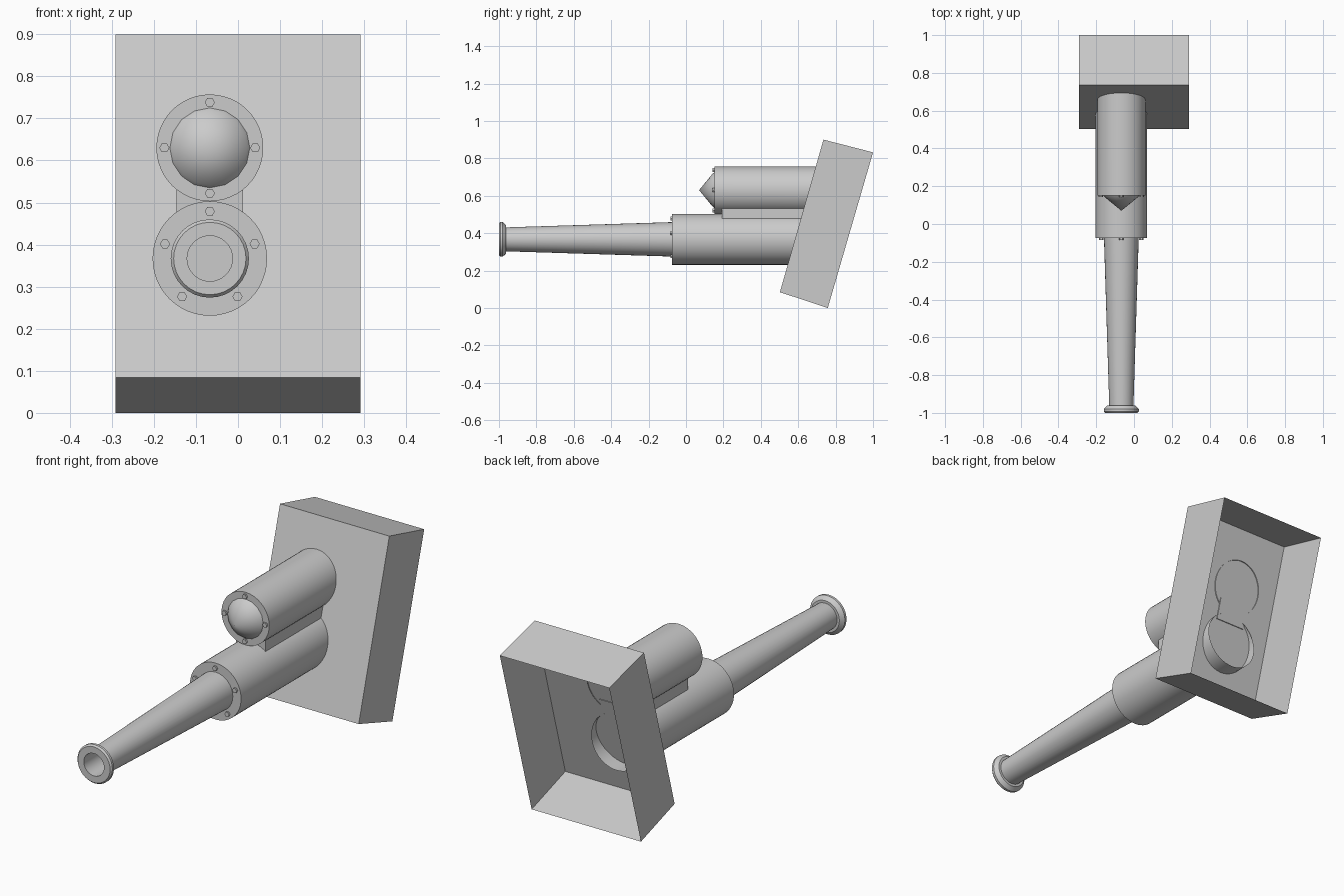
import bpy, bmesh, math

if "Cube" in bpy.data.objects:
    bpy.data.objects.remove(bpy.data.objects["Cube"])

AX = -0.067            # shared x of the tube axes
LOW_Z, UP_Z = 0.367, 0.63

grey = bpy.data.materials.new("plain grey")
grey.diffuse_color = (0.6, 0.6, 0.6, 1)
grey.use_nodes = True
grey.node_tree.nodes["Principled BSDF"].inputs["Base Color"].default_value = grey.diffuse_color


def panel_y(z):
    """Depth of the sloping mount panel at a height."""
    return 0.502 + (z - 0.0845) * 0.233 / 0.8155


def make(name, bm, smooth=True):
    mesh = bpy.data.meshes.new(name)
    bm.to_mesh(mesh)
    bm.free()
    mesh.materials.append(grey)
    ob = bpy.data.objects.new(name, mesh)
    bpy.context.collection.objects.link(ob)
    if smooth:
        bpy.ops.object.select_all(action='DESELECT')
        ob.select_set(True)
        bpy.context.view_layer.objects.active = ob
        bpy.ops.object.shade_smooth_by_angle(angle=math.radians(35))
    return ob


def lathe(name, profile, z, n=32, x=AX, slant=False, smooth=True):
    """Revolve (y, radius) points about a line along y; radius 0 closes an end."""
    bm = bmesh.new()
    rings = []
    for i, (y, r) in enumerate(profile):
        if r == 0:
            rings.append([bm.verts.new((x, y, z))])
            continue
        ring = []
        for k in range(n):
            a = 2 * math.pi * k / n
            vz = z + r * math.sin(a)
            vy = panel_y(vz) + 0.004 if slant and i == len(profile) - 1 else y
            ring.append(bm.verts.new((x + r * math.cos(a), vy, vz)))
        rings.append(ring)
    for a, b in zip(rings, rings[1:]):
        for k in range(n):
            j = (k + 1) % n
            if len(a) == 1:
                bm.faces.new((a[0], b[k], b[j]))
            elif len(b) == 1:
                bm.faces.new((a[k], b[0], a[j]))
            else:
                bm.faces.new((a[k], b[k], b[j], a[j]))
    return make(name, bm, smooth)


# Tilted mount box, open at the back
bm = bmesh.new()
side = [(0.502, 0.0845), (0.735, 0.9), (1.0, 0.832), (0.758, 0.0)]
L = [bm.verts.new((-0.291, y, z)) for y, z in side]
R = [bm.verts.new((0.291, y, z)) for y, z in side]
bm.faces.new((L[0], R[0], R[1], L[1]))      # front
bm.faces.new((L[1], R[1], R[2], L[2]))      # top
bm.faces.new((L[3], R[3], R[0], L[0]))      # bottom
bm.faces.new(L)
bm.faces.new(R[::-1])
make("mount_box", bm, False)

# Main tubes, open at the rear
lathe("lower_tube", [(-0.075, 0), (-0.075, 0.136), (0.622, 0.136)], LOW_Z, 48)
lathe("upper_tube", [(0.152, 0), (0.152, 0.127), (0.69, 0.127)], UP_Z, 48, slant=True)

# Tapered barrel with flared, hollow muzzle
lathe("barrel", [(-0.88, 0), (-0.88, 0.054), (-1.0, 0.054), (-1.0, 0.086),
                 (-0.992, 0.093), (-0.98, 0.093), (-0.962, 0.076),
                 (-0.962, 0.064), (-0.075, 0.092)], LOW_Z)

# Pointed nose of the upper tube
lathe("nose_cone", [(0.07, 0), (0.142, 0.088), (0.152, 0.095)], UP_Z, 16)

# Web joining the tubes
bm = bmesh.new()
bmesh.ops.create_cube(bm, size=1)
for v in bm.verts:
    v.co.x = AX + v.co.x * 0.158
    v.co.z = 0.51 + v.co.z * 0.1
    v.co.y = 0.192 if v.co.y < 0 else panel_y(v.co.z) + 0.004
make("web", bm, False)


# Hex bolts around the tube rims
def bolts(name, count, y, z, radius):
    for k in range(count):
        a = math.pi / 2 + 2 * math.pi * k / count
        lathe(f"{name}_{k + 1}", [(y - 0.009, 0), (y - 0.009, 0.012), (y, 0.012)],
              z + radius * math.sin(a), 6, AX + radius * math.cos(a), smooth=False)


bolts("upper_bolt", 4, 0.152, UP_Z, 0.108)
bolts("lower_bolt", 5, -0.075, LOW_Z, 0.112)

# Consistent outward normals on the closed-end parts
for ob in bpy.data.objects:
    bm = bmesh.new()
    bm.from_mesh(ob.data)
    bmesh.ops.recalc_face_normals(bm, faces=bm.faces)
    bm.to_mesh(ob.data)
    bm.free()
